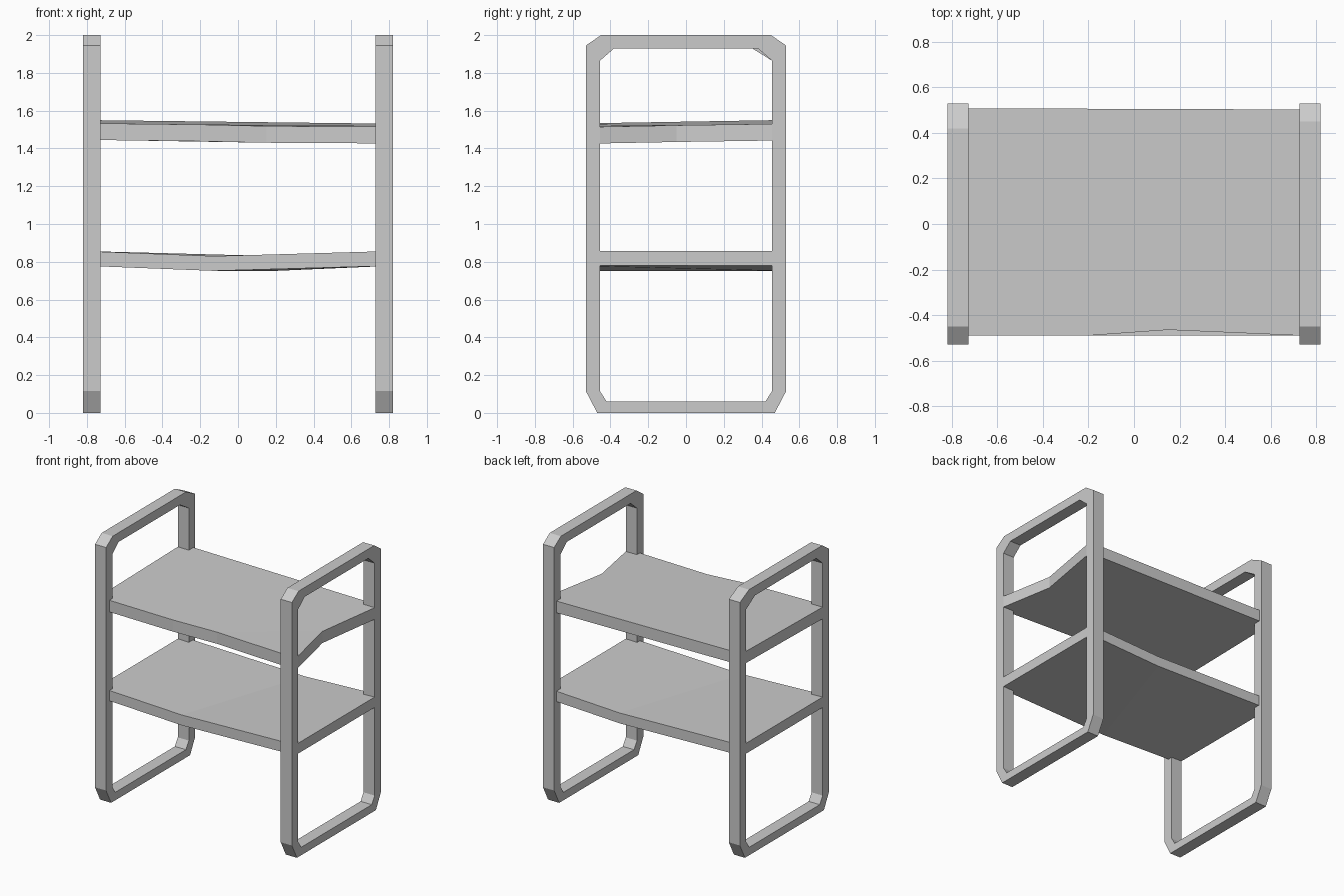
import bpy, bmesh

if "Cube" in bpy.data.objects:
    bpy.data.objects.remove(bpy.data.objects["Cube"])


def finish(bm, name):
    bmesh.ops.recalc_face_normals(bm, faces=bm.faces)
    mesh = bpy.data.meshes.new(name)
    bm.to_mesh(mesh)
    bm.free()
    obj = bpy.data.objects.new(name, mesh)
    bpy.context.collection.objects.link(obj)


def extrude(bm, vec):
    res = bmesh.ops.extrude_face_region(bm, geom=bm.faces[:])
    verts = [v for v in res["geom"] if isinstance(v, bmesh.types.BMVert)]
    bmesh.ops.translate(bm, verts=verts, vec=vec)


# Side frames: chamfered closed loops in the y-z plane
def side_frame(name, x0, x1, back_outer, back_inner):
    outer = [(-.47, 0), (.47, 0), (.53, .115), (.53, 1.945),
             (back_outer, 2), (-.45, 2), (-.53, 1.945), (-.53, .115)]
    inner = [(-.42, .06), (.42, .06), (.455, .115), (.455, 1.865),
             (back_inner, 1.93), (-.38, 1.93), (-.455, 1.865), (-.455, .115)]
    bm = bmesh.new()
    o = [bm.verts.new((x0, y, z)) for y, z in outer]
    i = [bm.verts.new((x0, y, z)) for y, z in inner]
    for k in range(8):
        n = (k + 1) % 8
        bm.faces.new((o[k], o[n], i[n], i[k]))
    extrude(bm, (x1 - x0, 0, 0))
    finish(bm, name)


# Shelves: slightly warped boards, notched around the posts
def shelf(name, outline, height, thickness, fold):
    bm = bmesh.new()
    vs = [bm.verts.new((x, y, height(x, y))) for x, y in outline]
    face = bm.faces.new(vs)
    bmesh.utils.face_split(face, vs[fold[0]], vs[fold[1]])
    bm.normal_update()
    extrude(bm, (0, 0, -thickness))
    finish(bm, name)


side_frame("left_frame", -.82, -.728, .42, .35)
side_frame("right_frame", .727, .82, .45, .38)

left_end = [(-.73, .455), (-.82, .455), (-.82, -.455), (-.73, -.455)]


def upper_height(x, y):
    dip = .004 if y < -.4 and 0 < x < .4 else 0
    return 1.532 - .012 * x + .017 * y - dip


upper = [(-.73, -.49), (-.2, -.49), (.15, -.465), (.73, -.49),
         (.73, -.455), (.82, -.455), (.738, -.05), (.82, .455),
         (.73, .455), (.73, .503), (-.73, .508)] + left_end
shelf("upper_shelf", upper, upper_height, .088, (2, 6))


def fold_x(y):
    return .035 + .33 * y


def lower_height(x, y):
    f = fold_x(y)
    return .83 + .027 * abs(x - f) / (.82 - f if x > f else .82 + f)


lower = [(-.73, -.49), (fold_x(-.49), -.49), (.73, -.49), (.73, -.455),
         (.82, -.455), (.82, .455), (.73, .455), (.73, .503),
         (fold_x(.503), .503), (-.73, .503)] + left_end
shelf("lower_shelf", lower, lower_height, .078, (1, 8))
